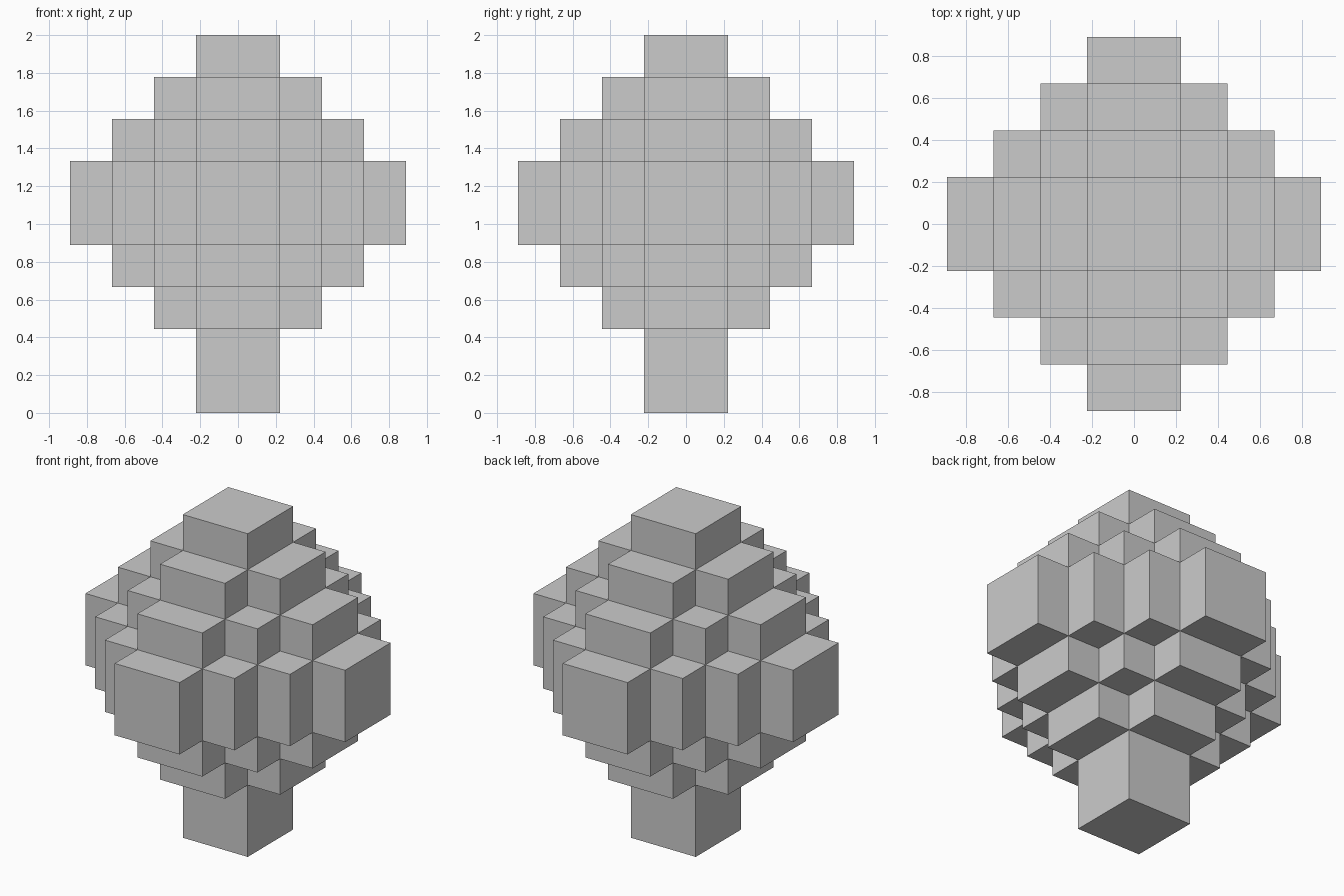
import bpy, bmesh
from mathutils import Vector

if "Cube" in bpy.data.objects:
    bpy.data.objects.remove(bpy.data.objects["Cube"])

U = 2 / 9          # block size: the model is nine blocks tall
MID = 5            # crown centre height, in blocks


def ring(i):
    """1-based distance of a cell from the centre plane."""
    return i + 1 if i >= 0 else -i


# Stepped octahedral crown and the short square trunk below it
span = range(-4, 4)
crown = {(x, y, z + MID) for x in span for y in span for z in range(-3, 4)
         if ring(x) + ring(y) + ring(z) <= 6}
trunk = {(x, y, z) for x in (-1, 0) for y in (-1, 0) for z in (0, 1)}
solid = crown | trunk


def block_shell(name, cells):
    """Mesh only the outer faces of the cells, merged into flat panels."""
    bm = bmesh.new()
    for cell in sorted(cells):
        for axis in range(3):
            for side in (0, 1):
                near = list(cell)
                near[axis] += 2 * side - 1
                if tuple(near) in solid:
                    continue
                a, b = (axis + 1) % 3, (axis + 2) % 3
                loop = []
                for da, db in ((0, 0), (1, 0), (1, 1), (0, 1)):
                    p = Vector(cell)
                    p[axis] += side
                    p[a] += da
                    p[b] += db
                    loop.append(bm.verts.new(p * U))
                bm.faces.new(loop if side else loop[::-1])
    bmesh.ops.remove_doubles(bm, verts=bm.verts[:], dist=1e-4)
    bmesh.ops.dissolve_limit(bm, angle_limit=0.01, verts=bm.verts[:], edges=bm.edges[:])
    mesh = bpy.data.meshes.new(name)
    bm.to_mesh(mesh)
    bm.free()
    obj = bpy.data.objects.new(name, mesh)
    bpy.context.collection.objects.link(obj)
    return obj


block_shell("crown", crown)
block_shell("trunk", trunk)
